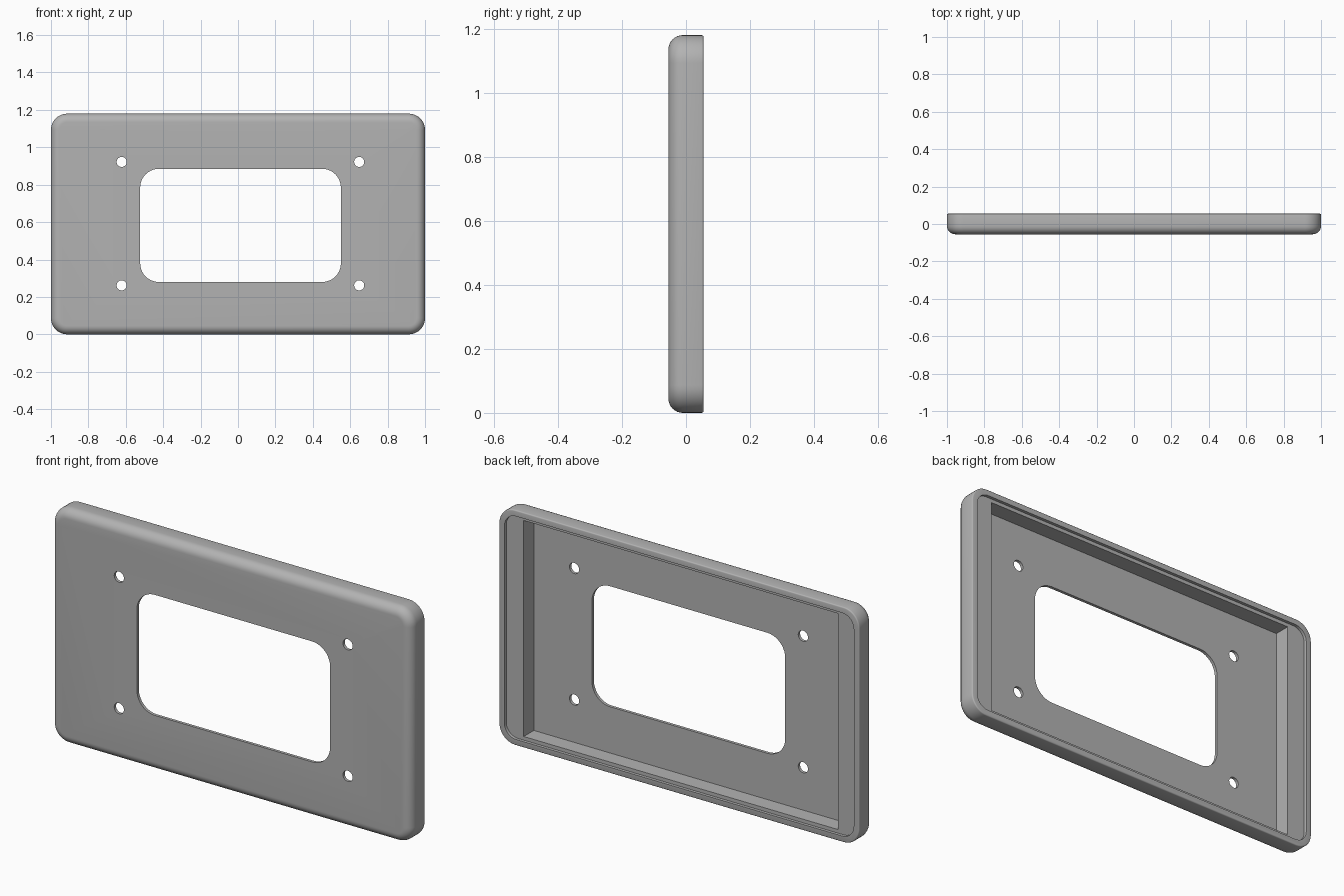
import bpy
import bmesh
from math import sin, cos, pi

cube = bpy.data.objects.get("Cube")
if cube:
    bpy.data.objects.remove(cube, do_unlink=True)

HEIGHT, FRONT, BACK = 1.18, -0.055, 0.055

grey = bpy.data.materials.new("grey plastic")
grey.use_nodes = True
colour = (0.45, 0.45, 0.45, 1)
grey.diffuse_color = colour
grey.node_tree.nodes["Principled BSDF"].inputs["Base Color"].default_value = colour


def outline(x0, x1, z0, z1, radius, steps=10):
    """Rounded rectangle in x and z; a zero radius gives square corners."""
    if radius == 0:
        return [(x1, z1), (x0, z1), (x0, z0), (x1, z0)]
    points = []
    corners = [(x1 - radius, z1 - radius), (x0 + radius, z1 - radius),
               (x0 + radius, z0 + radius), (x1 - radius, z0 + radius)]
    for quarter, (cx, cz) in enumerate(corners):
        for i in range(steps + 1):
            a = (quarter + i / steps) * pi / 2
            points.append((cx + radius * cos(a), cz + radius * sin(a)))
    return points


def loft(name, sections):
    """Solid through (y, outline) sections, capped at both ends."""
    bm = bmesh.new()
    rings = [[bm.verts.new((x, y, z)) for x, z in pts] for y, pts in sections]
    count = len(rings[0])
    for a, b in zip(rings, rings[1:]):
        for i in range(count):
            j = (i + 1) % count
            bm.faces.new((a[i], a[j], b[j], b[i]))
    bm.faces.new(rings[0])
    bm.faces.new(rings[-1])
    bmesh.ops.recalc_face_normals(bm, faces=bm.faces)
    mesh = bpy.data.meshes.new(name)
    bm.to_mesh(mesh)
    bm.free()
    mesh.materials.append(grey)
    obj = bpy.data.objects.new(name, mesh)
    bpy.context.collection.objects.link(obj)
    return obj


def plate_section(y, inset):
    return y, outline(inset - 1, 1 - inset, inset, HEIGHT - inset, 0.087 - inset)


# Plate with a large front rounding and a tiny back one
front_r, back_r = 0.045, 0.006
sections = []
for i in range(9):
    a = i / 8 * pi / 2
    sections.append(plate_section(FRONT + front_r * (1 - cos(a)), front_r * (1 - sin(a))))
for i in range(4):
    a = i / 3 * pi / 2
    sections.append(plate_section(BACK - back_r * (1 - sin(a)), back_r * (1 - cos(a))))
plate = loft("cover_plate", sections)


def cut(name, y0, y1, shape):
    cutter = loft(name, [(y0, shape), (y1, shape)])
    mod = plate.modifiers.new(name, "BOOLEAN")
    mod.operation = "DIFFERENCE"
    mod.solver = "EXACT"
    mod.object = cutter
    bpy.ops.object.modifier_apply(modifier=name)
    bpy.data.objects.remove(cutter, do_unlink=True)


bpy.context.view_layer.objects.active = plate
plate.select_set(True)

# Shallow back recess, deep square pocket and window
cut("back_recess", 0.04, 0.2, outline(-0.97, 0.97, 0.03, HEIGHT - 0.03, 0.065))
cut("back_pocket", -0.04, 0.2, outline(-0.873, 0.873, 0.048, HEIGHT - 0.048, 0))
cut("window", -0.2, 0.2, outline(-0.523, 0.55, 0.28, 0.885, 0.1))

# Screw holes
hole = 0.027
for x in (-0.622, 0.648):
    for z in (0.262, 0.922):
        cut("screw_hole", -0.2, 0.2, outline(x - hole, x + hole, z - hole, z + hole, hole * 0.999, 6))

bpy.ops.object.shade_smooth_by_angle(angle=0.6)
